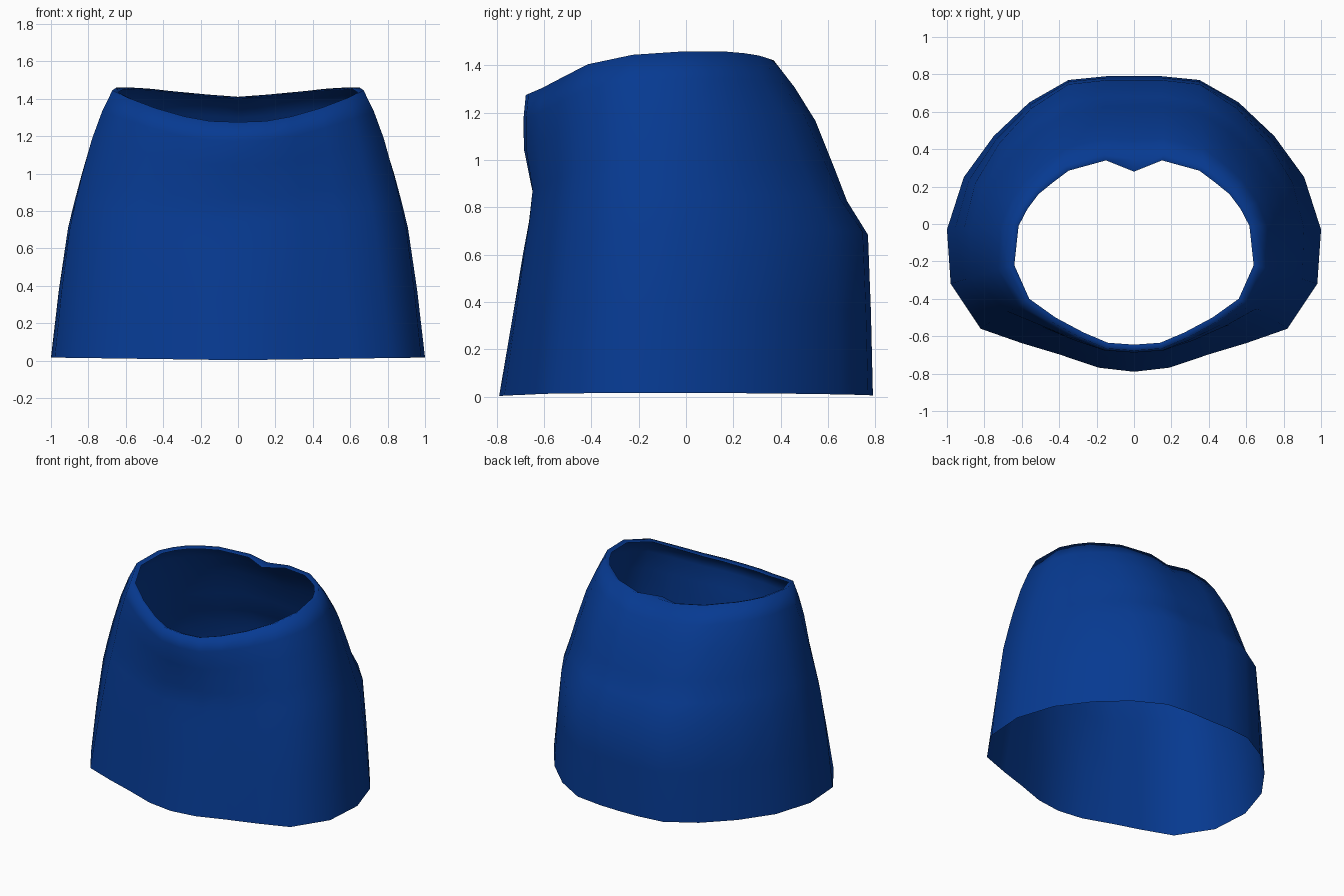
import bpy, bmesh
from mathutils import Vector

if "Cube" in bpy.data.objects:
    bpy.data.objects.remove(bpy.data.objects["Cube"])

# Half outlines (x >= 0), ordered from centre front to centre back
HEM = [(0, -.79), (.19, -.768), (.40, -.697), (.60, -.637), (.82, -.56), (.98, -.32), (1, -.03),
       (.91, .25), (.75, .47), (.56, .65), (.35, .77), (.15, .79), (0, .79)]
WAIST = [(0, -.645), (.14, -.635), (.27, -.58), (.42, -.50), (.56, -.40), (.64, -.22), (.617, -.01),
         (.57, .08), (.51, .16), (.43, .225), (.35, .285), (.15, .34), (0, .34)]
WAIST_Z = [1.275, 1.28, 1.305, 1.35, 1.405, 1.445, 1.46, 1.46, 1.458, 1.452, 1.442, 1.422, 1.41]
FRONT = [1, .9, .65, .45, .25, 0, 0, 0, 0, 0, 0, 0, 0]
BACK = [0, 0, 0, 0, 0, 0, 0, .3, .6, .85, 1, 1, 1]

# Taper from hem to waist at each level: (height, front, side, back)
LEVELS = [(0, 0, 0, 0), (.25, .48, .12, .02), (.48, .91, .26, .05), (.58, 1.12, .36, .26),
          (.68, 1.25, .47, .39), (.82, .93, .65, .58), (.92, .91, .82, .79), (1, 1, 1, 1)]
LIP = .032


def wall_point(i, level):
    h, front, side, back = level
    hx, hy = HEM[i]
    # outer waist edge sits slightly outside the opening
    out = Vector((WAIST[i][0], WAIST[i][1] + .1)).normalized() * LIP
    wx, wy = WAIST[i][0] + out.x, WAIST[i][1] + out.y
    f, b = FRONT[i], BACK[i]
    ky = side * (1 - f - b) + front * f + back * b
    kx = side * (1 - b) + back * b
    if i < 5:                                  # front corners taper evenly
        kx = (kx + h) / 2
    y = hy + (wy - hy) * ky
    if i == 12:                                # dent at centre back
        y -= .025 * ky ** 3
    z0 = .002 + .014 * hx
    return Vector((hx + (wx - hx) * kx, y, z0 + (WAIST_Z[i] - z0) * h))


def lip_point(i):
    x, y = WAIST[i]
    return Vector((x, y - (.06 if i == 12 else 0), WAIST_Z[i] - .012))


def full_ring(half):
    return half + [Vector((-p.x, p.y, p.z)) for p in half[-2:0:-1]]


# Skirt wall lofted ring by ring, closed with a narrow waist lip
rings = [full_ring([wall_point(i, lv) for i in range(13)]) for lv in LEVELS]
rings.append(full_ring([lip_point(i) for i in range(13)]))

bm = bmesh.new()
verts = [[bm.verts.new(p) for p in ring] for ring in rings]
for low, high in zip(verts, verts[1:]):
    n = len(low)
    for j in range(n):
        k = (j + 1) % n
        bm.faces.new((low[j], low[k], high[k], high[j]))
for face in bm.faces:
    face.smooth = True

mesh = bpy.data.meshes.new("skirt")
bm.to_mesh(mesh)
bm.free()
skirt = bpy.data.objects.new("skirt", mesh)
bpy.context.collection.objects.link(skirt)

# Cloth colour
blue = bpy.data.materials.new("deep blue cloth")
blue.diffuse_color = (.002, .042, .285, 1)
blue.use_nodes = True
blue.node_tree.nodes["Principled BSDF"].inputs["Base Color"].default_value = blue.diffuse_color
mesh.materials.append(blue)
